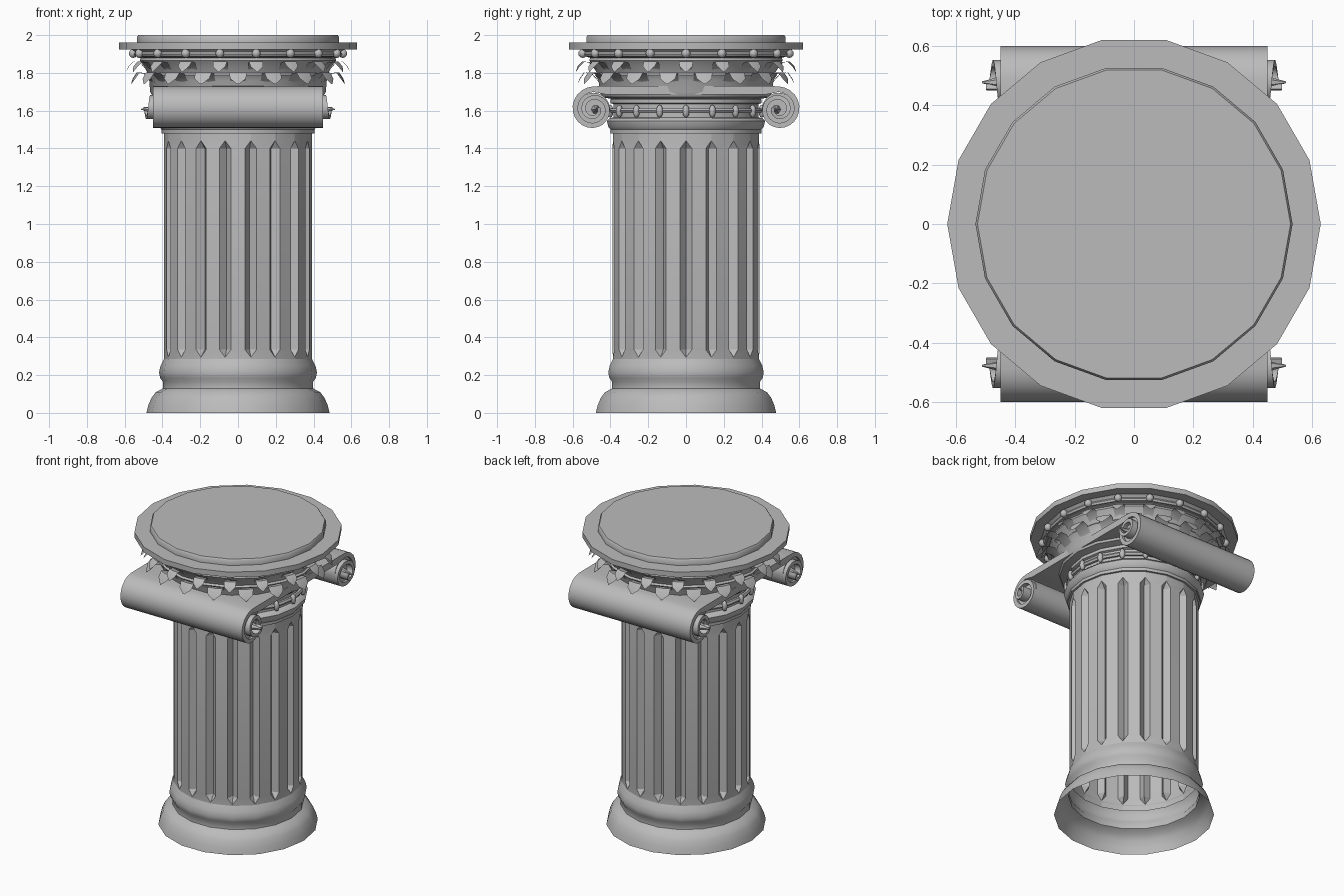
import bpy, bmesh
from math import sin, cos, pi, radians
from mathutils import Matrix, Vector

cube = bpy.data.objects.get("Cube")
if cube:
    bpy.data.objects.remove(cube, do_unlink=True)

N = 18                      # sides, flutes, leaves and beads around the column
STEP = 2 * pi / N

stone = bpy.data.materials.new("grey_stone")
stone.use_nodes = True
stone.diffuse_color = (0.5, 0.5, 0.5, 1)
stone.node_tree.nodes["Principled BSDF"].inputs["Base Color"].default_value = (0.5, 0.5, 0.5, 1)


def polar(r, a, z):
    return Vector((r * cos(a), r * sin(a), z))


def finish(bm, name, angle=35):
    bmesh.ops.recalc_face_normals(bm, faces=bm.faces)
    mesh = bpy.data.meshes.new(name)
    bm.to_mesh(mesh)
    bm.free()
    mesh.materials.append(stone)
    obj = bpy.data.objects.new(name, mesh)
    bpy.context.collection.objects.link(obj)
    bpy.ops.object.select_all(action='DESELECT')
    obj.select_set(True)
    bpy.context.view_layer.objects.active = obj
    bpy.ops.object.shade_smooth_by_angle(angle=radians(angle))
    return obj


def bridge(bm, rows, closed=True):
    """Join successive rows of vertices with quads."""
    for a, b in zip(rows, rows[1:]):
        n = len(a)
        for i in range(n if closed else n - 1):
            j = (i + 1) % n
            bm.faces.new((a[i], a[j], b[j], b[i]))


def lathe(name, profile, cap=False):
    bm = bmesh.new()
    rows = [[bm.verts.new(polar(r, i * STEP, z)) for i in range(N)] for r, z in profile]
    bridge(bm, rows)
    if cap:
        bm.faces.new(rows[-1])
    return finish(bm, name)


def ring_rod(name, radius, z, thick):
    lathe(name, [(radius + thick * cos(k * pi / 3), z + thick * sin(k * pi / 3)) for k in range(7)])


def beads(name, radius, z, width, height):
    bm = bmesh.new()
    for i in range(N):
        m = Matrix.Translation(polar(radius, i * STEP, z)) @ Matrix.Diagonal((width, width, height, 1))
        bmesh.ops.create_uvsphere(bm, u_segments=10, v_segments=6, radius=1, matrix=m)
    finish(bm, name, 60)


def leaves(name, path, offset):
    """Curling pointed leaves; path holds radius, height and half width."""
    bm = bmesh.new()
    for i in range(N):
        turn = Matrix.Rotation(i * STEP + offset, 4, 'Z')
        rows = [[bm.verts.new(turn @ Vector((r - 0.1 * abs(s) * w, s * w, z))) for s in (-1, 0, 1)]
                for r, z, w in path]
        bridge(bm, rows, closed=False)
    finish(bm, name, 50)


# Hollow base, open underneath
lathe("base", [(0.485, 0), (0.475, 0.04), (0.458, 0.08), (0.435, 0.11), (0.405, 0.125),
               (0.398, 0.13), (0.398, 0.165), (0.412, 0.185), (0.418, 0.215),
               (0.41, 0.25), (0.39, 0.29)])

# Shaft with pointed V flutes: height, flute half angle, flute depth
bm = bmesh.new()
rows = []
for z, half, depth in [(0.25, 0.1, 0), (0.295, 0.1, 0), (0.335, 4.5, 0.04),
                       (1.4, 4.5, 0.04), (1.44, 0.1, 0), (1.485, 0.1, 0)]:
    row = []
    for i in range(N):
        for side in (-1, 0, 1):
            r = 0.392 - (depth if side == 0 else 0)
            row.append(bm.verts.new(polar(r, i * STEP + side * radians(half), z)))
    rows.append(row)
bridge(bm, rows)
finish(bm, "fluted_shaft", 30)

# Neck mouldings with a strand of beads
lathe("neck", [(0.385, 1.48), (0.405, 1.48), (0.405, 1.5), (0.418, 1.515), (0.425, 1.545),
               (0.41, 1.56), (0.39, 1.565), (0.39, 1.635), (0.405, 1.64), (0.405, 1.66),
               (0.385, 1.675)])
ring_rod("neck_rod", 0.402, 1.6, 0.014)
beads("neck_beads", 0.408, 1.597, 0.018, 0.034)

# Flaring capital and round top slab
lathe("capital", [(0.39, 1.66), (0.45, 1.672), (0.465, 1.7), (0.47, 1.76), (0.49, 1.79),
                  (0.48, 1.8), (0.5, 1.84), (0.52, 1.865), (0.515, 1.88), (0.535, 1.885),
                  (0.545, 1.91), (0.565, 1.925)])
lathe("top_slab", [(0.56, 1.925), (0.63, 1.925), (0.63, 1.96), (0.535, 1.96),
                   (0.535, 1.99), (0.528, 2.0)], cap=True)
ring_rod("upper_rod", 0.54, 1.9, 0.014)
beads("upper_beads", 0.555, 1.903, 0.024, 0.024)

# Two staggered tiers of leaves
leaves("lower_leaves", [(0.46, 1.75, 0.04), (0.5, 1.795, 0.045), (0.54, 1.803, 0.047),
                        (0.563, 1.77, 0.042), (0.575, 1.74, 0.004)], STEP / 2)
leaves("upper_leaves", [(0.48, 1.81, 0.03), (0.52, 1.855, 0.036), (0.555, 1.86, 0.038),
                        (0.58, 1.835, 0.034), (0.592, 1.805, 0.004)], 0)

# Scroll: a flat band rolling into a spiral at each end
CY, CZ = 0.49, 1.607
for side, word in ((1, "back"), (-1, "front")):
    bm = bmesh.new()
    path = [(y, 1.685, 1.73, 0.45) for y in (0, 0.15, 0.3, 0.42)]
    rows = [[bm.verts.new((sx * x, side * y, z)) for sx, z in ((-1, hi), (1, hi), (1, lo), (-1, lo))]
            for y, lo, hi, x in path]
    turns = 40
    for k in range(turns + 1):
        t = k / turns
        a = pi / 2 - t * 3.6 * pi
        r = 0.122 - 0.085 * t
        x = 0.45 + 0.05 * max(0, t - 0.35) / 0.65
        inner = r - (0.03 - 0.012 * t)
        rows.append([bm.verts.new((sx * x, side * (CY + q * cos(a)), CZ + q * sin(a)))
                     for sx, q in ((-1, r), (1, r), (1, inner), (-1, inner))])
    bridge(bm, rows)
    bm.faces.new(rows[-1])
    finish(bm, word + "_scroll")

    # Solid core closing the roll, with a pointed bud at each end
    bm = bmesh.new()
    centre = Matrix.Translation((0, side * CY, CZ)) @ Matrix.Rotation(pi / 2, 4, 'Y')
    bmesh.ops.create_cone(bm, cap_ends=True, segments=24, radius1=0.088, radius2=0.088,
                          depth=0.87, matrix=centre)
    for end in (-1, 1):
        tip = Matrix.Translation((end * 0.47, side * (CY - 0.012), CZ))
        tip = tip @ Matrix.Rotation(end * pi / 2, 4, 'Y')
        bmesh.ops.create_cone(bm, cap_ends=True, segments=6, radius1=0.026, radius2=0.003,
                              depth=0.085, matrix=tip)
    finish(bm, word + "_scroll_core")
